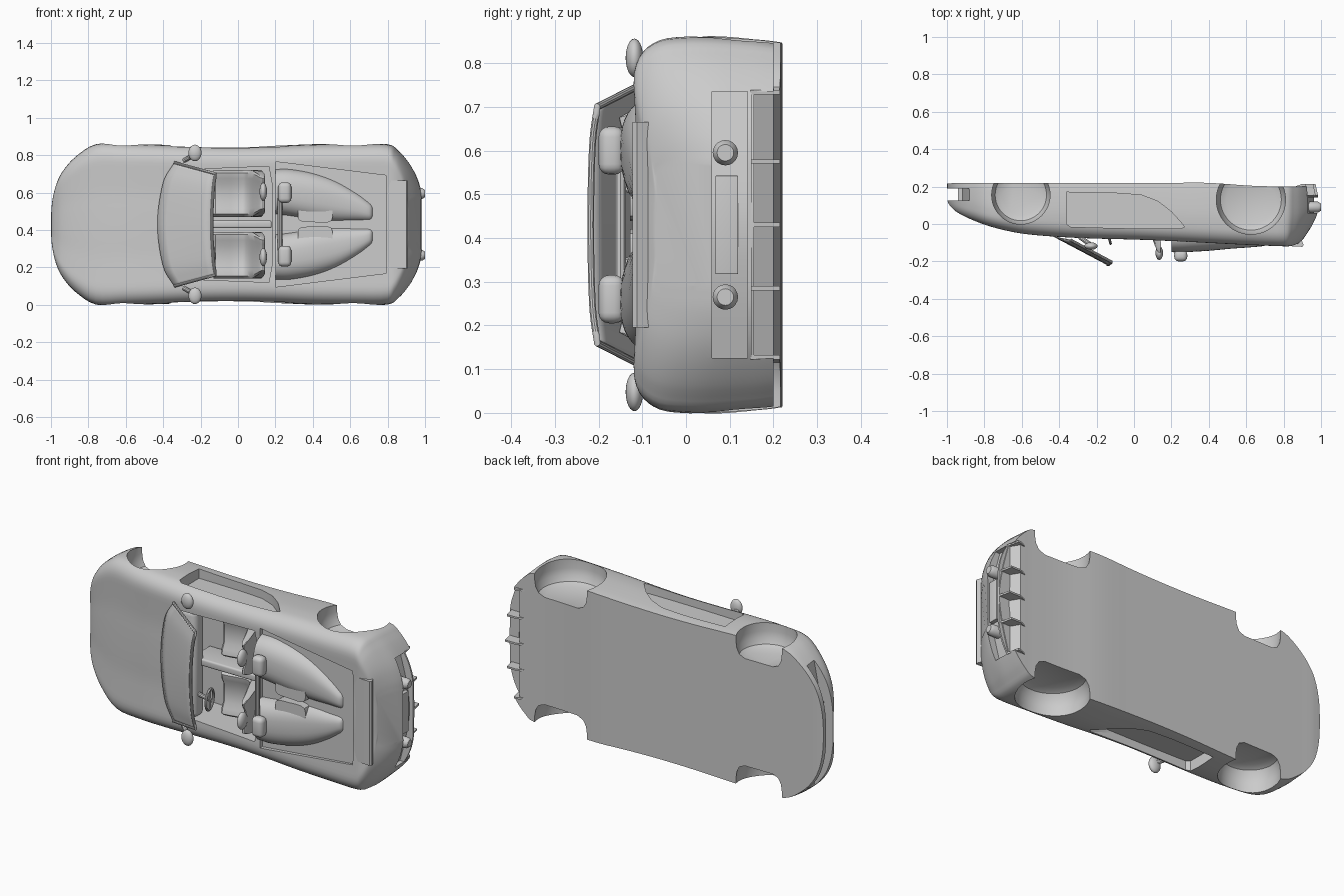
import bpy, bmesh, math
from mathutils import Matrix, Vector

if "Cube" in bpy.data.objects:
    bpy.data.objects.remove(bpy.data.objects["Cube"])

# Everything is built upright (x length, y width, z up) and tipped onto its side at the end.


def loft(name, rings, closed=True, caps=True):
    n = len(rings[0])
    bm = bmesh.new()
    vs = [[bm.verts.new(p) for p in r] for r in rings]
    for a, b in zip(vs, vs[1:]):
        for i in range(n if closed else n - 1):
            j = (i + 1) % n
            bm.faces.new((a[i], a[j], b[j], b[i]))
    if caps and closed:
        bm.faces.new(vs[0])
        bm.faces.new(vs[-1])
    bmesh.ops.recalc_face_normals(bm, faces=bm.faces)
    me = bpy.data.meshes.new(name)
    bm.to_mesh(me)
    bm.free()
    ob = bpy.data.objects.new(name, me)
    bpy.context.collection.objects.link(ob)
    return ob


def spline(pts, n):
    """Catmull-Rom resampling of a list of tuples."""
    P = [Vector(p) for p in pts]
    P = [2 * P[0] - P[1]] + P + [2 * P[-1] - P[-2]]
    out = []
    for a, b, c, d in zip(P, P[1:], P[2:], P[3:]):
        for k in range(n):
            t = k / n
            out.append(0.5 * (2 * b + (c - a) * t + (2 * a - 5 * b + 4 * c - d) * t * t
                              + (3 * b - a - 3 * c + d) * t ** 3))
    return out + [P[-2]]


def side_prism(name, xz, y0, y1):
    return loft(name, [[(x, y, z) for x, z in xz] for y in (y0, y1)])


def plan_prism(name, xy, z0, z1):
    return loft(name, [[(x, y, z) for x, y in xy] for z in (z0, z1)])


def box(name, loc, size, bevel=0.0, tilt=0.0):
    bm = bmesh.new()
    bmesh.ops.create_cube(bm, size=1, matrix=Matrix.Diagonal((*size, 1)))
    if bevel:
        bmesh.ops.bevel(bm, geom=bm.edges[:], offset=bevel, segments=4, profile=0.5, affect='EDGES')
    bm.transform(Matrix.Translation(loc) @ Matrix.Rotation(tilt, 4, 'Y'))
    me = bpy.data.meshes.new(name)
    bm.to_mesh(me)
    bm.free()
    ob = bpy.data.objects.new(name, me)
    bpy.context.collection.objects.link(ob)
    return ob


def ball(name, loc, size):
    rings = [[(loc[0] + size[0] * math.sin(a) * math.cos(b), loc[1] + size[1] * math.sin(a) * math.sin(b),
               loc[2] + size[2] * math.cos(a)) for b in [k * math.tau / 24 for k in range(24)]]
             for a in [0.05 + (math.pi - 0.1) * k / 12 for k in range(13)]]
    return loft(name, rings)


def tube(name, pts, r, n=10):
    P = [Vector(p) for p in pts]
    rs = r if isinstance(r, list) else [r] * len(P)
    rings = []
    for i, p in enumerate(P):
        q = (P[min(i + 1, len(P) - 1)] - P[max(i - 1, 0)]).to_track_quat('Z', 'Y')
        rings.append([p + q @ Vector((rs[i] * math.cos(k * math.tau / n), rs[i] * math.sin(k * math.tau / n), 0))
                      for k in range(n)])
    return loft(name, rings)


def cut(ob, cutter):
    m = ob.modifiers.new("cut", 'BOOLEAN')
    m.operation, m.solver, m.object = 'DIFFERENCE', 'EXACT', cutter
    bpy.context.view_layer.objects.active = ob
    bpy.ops.object.modifier_apply(modifier=m.name)
    bpy.data.objects.remove(cutter)


# Body shell: stations of (x, half width, top, bottom); the tail leans forward towards the top
stations = spline([(-1, .04, -.14, -.215), (-.994, .12, -.115, -.216), (-.975, .205, -.088, -.218),
                   (-.94, .28, -.06, -.22), (-.87, .36, -.025, -.22), (-.76, .428, .015, -.22),
                   (-.6, .43, .05, -.22), (-.4, .425, .068, -.22), (-.2, .418, .077, -.22),
                   (0, .416, .082, -.22), (.2, .42, .09, -.22), (.4, .428, .1, -.22), (.62, .43, .111, -.205),
                   (.8, .428, .118, -.2), (.86, .392, .117, -.2), (.91, .335, .108, -.2), (.95, .27, .095, -.2),
                   (.975, .2, .08, -.19), (.985, .14, .07, -.18)], 4)
half = spline([(.97, 0), (.985, .15), (1, .45), (.998, .65), (.98, .82), (.92, .94), (.82, 1),
               (.65, .995), (.4, .98), (.15, .985)], 3)
profile = [(a, t) for a, t in half] + [(-a, t) for a, t in reversed(half)]


def lean(x, t):
    return x - .4 * max(0, x - .8) * max(0, (t - .4) / .6) ** 1.5


body = loft("body_shell", [[(lean(x, t), hw * a, lo + t * (hi - lo)) for a, t in profile]
                           for x, hw, hi, lo in stations])

# Cockpit, engine deck recess, nose intake, tail panel and diffuser openings
cut(body, plan_prism("c", [(-.34, -.29), (.165, -.31), (.185, -.2), (.185, .2), (.165, .31), (-.34, .29)],
                     -.15, .3))
deck = [(.2, .335), (.79, .262), (.79, -.262), (.2, -.335)]
cut(body, loft("c", [[(x, y, .07 + (x - .2) * .055) for x, y in deck], [(x, y, .3) for x, y in deck]]))
cut(body, plan_prism("c", [(-1.1, -.4), (-.87, -.4), (-.91, -.2), (-.93, 0), (-.91, .2), (-.87, .4),
                           (-1.1, .4)], -.19, -.125))
arc = spline([(.925, -.305), (.965, -.15), (.985, 0), (.965, .15), (.925, .305)], 4)
cut(body, plan_prism("c", [(x - .022, y) for x, y in arc] + [(1.1, .305), (1.1, -.305)], -.141, -.06))
cut(body, side_prism("c", [(.86, -.25), (.92, -.15), (1.1, -.15), (1.1, -.25)], -.305, .305))

# Domed wheel wells and side scoops
scoop = [(-.36, -.17), (-.1, -.165), (.04, -.155), (.13, -.12), (.2, -.065), (.25, -.01), (.27, .015),
         (.25, .025), (.1, .025), (-.1, .022), (-.34, .015), (-.36, 0)]
for s in (-1, 1):
    for cx, cz, r in ((-.605, -.155, .156), (.625, -.13, .185)):
        angles = [k * math.tau / 48 for k in range(48)]
        cut(body, loft("c", [[(cx + r * f * math.cos(a), s * w, cz + r * f * math.sin(a)) for a in angles]
                             for f, w in ((1, .5), (1, .38), (.97, .345), (.88, .315), (.7, .3))]))
    cut(body, side_prism("c", scoop, s * .365, s * .5))

# Windscreen with frame
base = [(-.34, -.33, .085), (-.40, -.22, .075), (-.43, 0, .065), (-.40, .22, .075), (-.34, .33, .085)]
top = [(-.12, -.27, .203), (-.132, -.18, .214), (-.14, 0, .218), (-.132, .18, .214), (-.12, .27, .203)]
B, T = spline(base, 6), spline(top, 6)
glass = loft("windscreen", [[b.lerp(t, k / 6) for b, t in zip(B, T)] for k in range(7)], closed=False)
m = glass.modifiers.new("thickness", 'SOLIDIFY')
m.thickness = .006
m.offset = 0
tube("windscreen_frame", [B[0], B[0].lerp(T[0], .5)] + T + [B[-1].lerp(T[-1], .5), B[-1]], .008)

# Dashboard, tunnel and steering wheel
box("dashboard", (-.29, 0, .02), (.14, .6, .09), .03)
box("centre_tunnel", (-.05, 0, -.07), (.46, .04, .16), .01)
ring = [(-.14 + .015 * math.sin(a), -.17 + .055 * math.cos(a), .05 + .055 * math.sin(a))
        for a in [k * math.tau / 28 for k in range(29)]]
tube("steering_wheel", ring, .007)
tube("steering_column", [(-.25, -.17, .02), (-.14, -.17, .05)], .012)
box("steering_spoke", (-.14, -.17, .05), (.01, .105, .014), .003)

for s in (-1, 1):
    # Seats: an L-shaped section swept across, narrowing to the shoulders
    seat = spline([(-.13, -.09), (-.12, -.05), (0, -.07), (.05, -.05), (.09, .04), (.125, .125),
                   (.145, .12), (.13, .02), (.1, -.1), (0, -.13), (-.12, -.12)], 3)
    loft("seat", [[(x, s * (.165 + w * (1 - max(0, z) * 2)), z + h) for x, z in seat]
                  for w, h in ((-.125, .0), (-.11, .02), (-.08, .015), (-.05, 0), (.05, 0), (.08, .015),
                               (.11, .02), (.125, .0))])
    ball("headrest", (.135, s * .175, .155), (.02, .048, .037))
    # Fairings behind the seats, with hoop pad and inner vent
    rings = []
    for x, c, w, h in spline([(.2, .175, .12, .15), (.28, .17, .125, .15), (.4, .15, .125, .143),
                              (.52, .125, .11, .132), (.63, .095, .08, .124), (.7, .07, .055, .116),
                              (.72, .065, .045, .1)], 4):
        rings.append([(x, s * c + w * math.copysign(abs(math.cos(a)) ** .75, math.cos(a)),
                       .06 + (h - .06) * math.sin(a)) for a in [math.pi * k / 20 for k in range(21)]])
    loft("fairing", rings)
    box("hoop_pad", (.25, s * .17, .17), (.07, .11, .06), .024)
    vent = spline([(.32, .06), (.33, .13), (.42, .14), (.49, .12), (.5, .02), (.4, .012), (.33, .02), (.32, .06)], 4)
    loft("deck_vent", [[(x, s * y, z) for x, y in vent[:-1]] for z in (.07, .128)])
    # Door mirrors
    ball("mirror", (-.23, s * .382, .118), (.035, .044, .02))
    tube("mirror_stalk", [(-.29, s * .34, .07), (-.23, s * .375, .112)], .012)
    # Round tail lamps
    tube("tail_lamp", [(.93, s * .165, -.09), (.985, s * .165, -.09), (1.0, s * .165, -.09)],
         [.029, .029, .019], 20)
    # Nose intake struts
    box("nose_strut", (-.915, s * .13, -.157), (.05, .012, .075))

tube("hoop_bar", [(.225, -.14, .15), (.225, .14, .15)], .013)

# Tail: ducktail lip, blank plate, diffuser lip and fins
side_prism("tail_lip", [(.8, .112), (.845, .119), (.9, .122), (.907, .112), (.885, .06), (.84, .08)],
           -.235, .235)
box("tail_plate", (.963, 0, -.093), (.022, .225, .052), .002)
plan_prism("diffuser_lip", [(x, y) for x, y in arc] + [(x - .06, y) for x, y in reversed(arc)],
           -.155, -.141)
for y in (-.303, -.145, 0, .145, .303):
    x1 = .985 - .6 * y * y
    side_prism("diffuser_fin", [(.86, -.2), (.9, -.15), (x1, -.148), (x1 - .015, -.215), (.9, -.215)],
               y - .005, y + .005)

# Smooth shading, then tip the whole car onto its side
M = Matrix.Translation((0, 0, .43)) @ Matrix.Rotation(math.pi / 2, 4, 'X')
bpy.ops.object.select_all(action='SELECT')
bpy.ops.object.shade_smooth_by_angle(angle=math.radians(35))
for ob in bpy.context.scene.objects:
    ob.data.transform(M)
